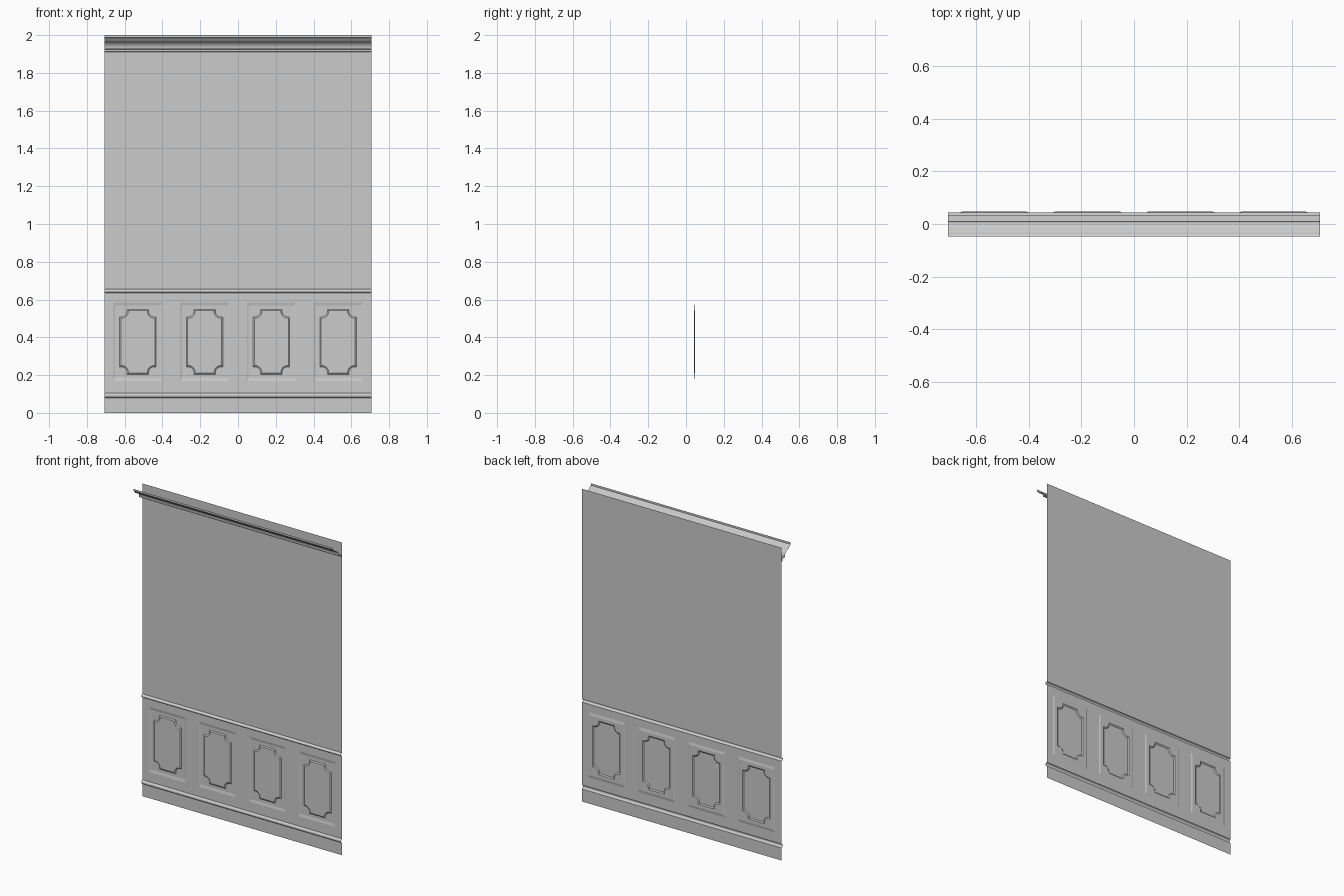
import bpy, bmesh
from math import sin, cos, pi

if "Cube" in bpy.data.objects:
    bpy.data.objects.remove(bpy.data.objects["Cube"])

HALF = 0.707          # half wall width
WALL = 0.044          # y of the wall sheet
CELL = 2 * HALF / 4   # width of one panel bay
ZC = 0.376            # panel centre height


def finish(name, bm, smooth=False):
    bmesh.ops.remove_doubles(bm, verts=bm.verts, dist=1e-5)
    me = bpy.data.meshes.new(name)
    bm.to_mesh(me)
    bm.free()
    ob = bpy.data.objects.new(name, me)
    bpy.context.collection.objects.link(ob)
    if smooth:
        bpy.context.view_layer.objects.active = ob
        ob.select_set(True)
        bpy.ops.object.shade_smooth_by_angle(angle=0.6)
        ob.select_set(False)
    return ob


def strip(name, profile, smooth=False):
    """Sweep an open (y, z) profile across the full wall width."""
    bm = bmesh.new()
    rows = [[bm.verts.new((x, y, z)) for x in (-HALF, HALF)] for y, z in profile]
    for a, b in zip(rows, rows[1:]):
        bm.faces.new((a[0], a[1], b[1], b[0]))
    return finish(name, bm, smooth)


def bead(z0, z1, depth):
    """Half-round moulding profile standing off the wall."""
    n = 8
    return [(WALL - depth * sin(pi * i / n),
             (z0 + z1) / 2 - (z1 - z0) / 2 * cos(pi * i / n)) for i in range(n + 1)]


def rect(hx, z0, z1):
    return [(hx, z1), (-hx, z1), (-hx, z0), (hx, z0)]


def notched(hx, hz, r, s, t):
    """Rectangle with stepped concave corners, inset by t; one point list per corner."""
    corners = []
    n = 8
    for k, (sx, sz) in enumerate([(1, 1), (-1, 1), (-1, -1), (1, -1)]):
        cx, cz, rr = hx - s, hz - s, r + t
        pts = [(hx - t, cz - rr)]
        for i in range(n + 1):
            a = pi / 2 * i / n
            pts.append((cx - rr * sin(a), cz - rr * cos(a)))
        pts.append((cx - rr, hz - t))
        if k % 2:
            pts.reverse()
        corners.append([(sx * x, ZC + sz * z) for x, z in pts])
    return corners


def panel(name, cx):
    bm = bmesh.new()

    def ring(pts, y):
        return [bm.verts.new((cx + x, y, z)) for x, z in pts]

    def bridge(a, b):
        for i in range(len(a)):
            j = (i + 1) % len(a)
            bm.faces.new((a[i], a[j], b[j], b[i]))

    # flat surround, bevelled recess
    surround = ring(rect(CELL / 2, 0.105, 0.635), WALL)
    lip = ring(rect(0.13, ZC - 0.208, ZC + 0.208), WALL)
    sunk = ring(rect(0.12, ZC - 0.192, ZC + 0.192), 0.0475)
    bridge(surround, lip)
    bridge(lip, sunk)
    # floor of the recess up to the notched outline
    outer = [ring(c, 0.0475) for c in notched(0.097, 0.172, 0.03, 0.01, 0)]
    for k in range(4):
        nxt = (k + 1) % 4
        for a, b in zip(outer[k], outer[k][1:]):
            bm.faces.new((sunk[k], a, b))
        bm.faces.new((sunk[k], outer[k][-1], outer[nxt][0], sunk[nxt]))
    # raised centre field
    flat = sum(outer, [])
    inner = ring(sum(notched(0.097, 0.172, 0.03, 0.01, 0.007), []), 0.0425)
    bridge(flat, inner)
    bm.faces.new(inner)
    bmesh.ops.recalc_face_normals(bm, faces=bm.faces)
    bm.normal_update()
    if sum(f.normal.y * f.calc_area() for f in bm.faces) > 0:
        bmesh.ops.reverse_faces(bm, faces=bm.faces)
    return finish(name, bm)


# plain wall sheets
strip("baseboard", [(WALL, 0), (WALL, 0.08)])
strip("upper_wall", [(WALL, 0.655), (WALL, 1.91), (WALL, 2.0)])

# rails
strip("base_rail", bead(0.08, 0.105, 0.012), True)
strip("chair_rail", bead(0.635, 0.655, 0.014), True)

# wainscot panels
for i in range(4):
    panel(f"wainscot_panel_{i + 1}", (i - 1.5) * CELL)

# cornice, open on top
cove = [(-0.028 + 0.038 * cos(pi / 2 * i / 8), 1.93 + 0.038 * sin(pi / 2 * i / 8))
        for i in range(9)]
strip("cornice", [(WALL, 1.91), (0.034, 1.912), (0.034, 1.925), (0.01, 1.927)] + cove +
      [(-0.031, 1.97), (-0.035, 1.978), (-0.042, 1.985), (-0.0475, 1.987), (-0.0475, 2.0)], True)
